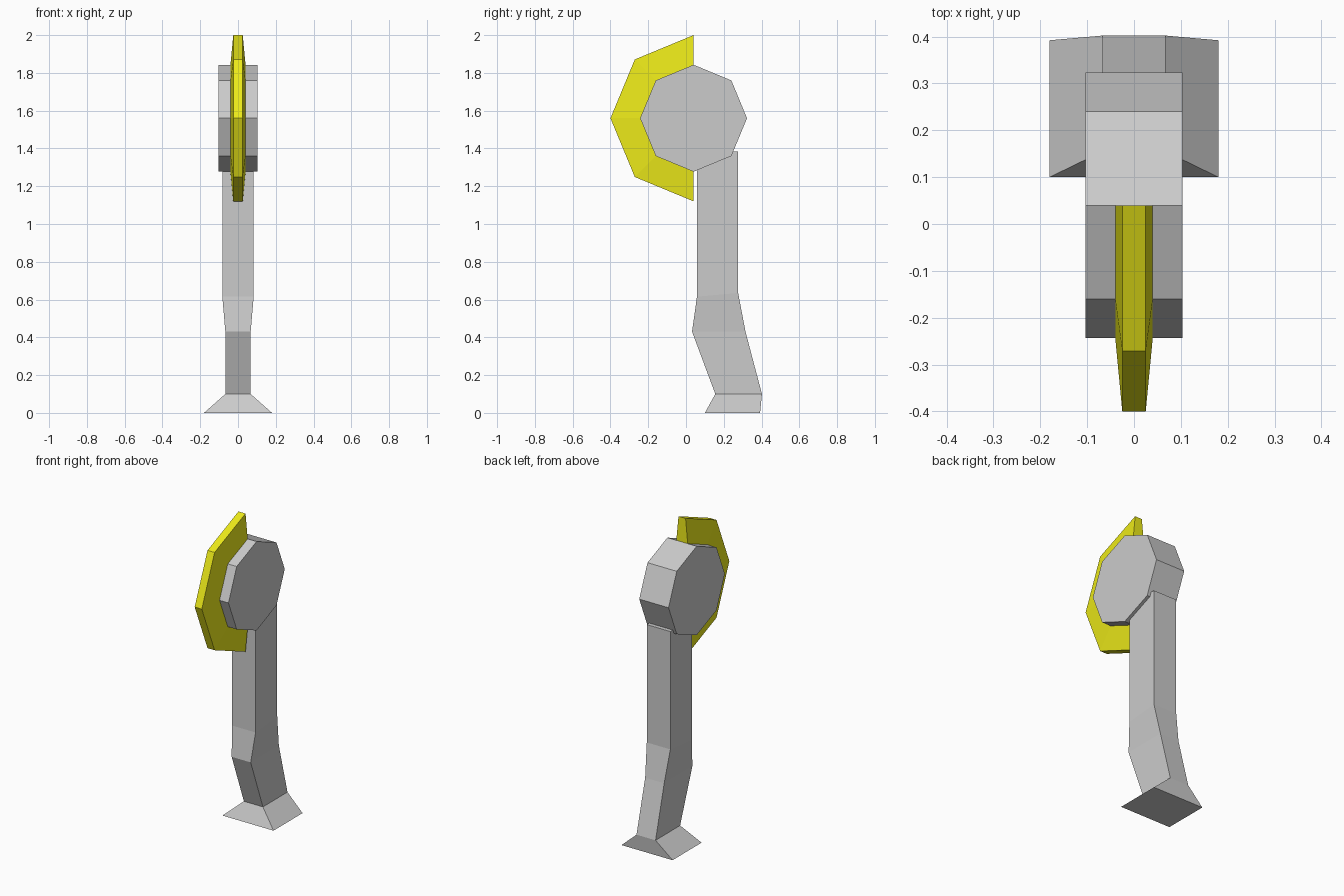
import bpy, bmesh, math

if "Cube" in bpy.data.objects:
    bpy.data.objects.remove(bpy.data.objects["Cube"])

CY, CZ = 0.04, 1.56   # centre of the shoulder joint


def make_object(name, rings, closed=False, color=None):
    """Skin a list of equal-length point rings; cap the ends unless closed."""
    bm = bmesh.new()
    loops = [[bm.verts.new(p) for p in ring] for ring in rings]
    pairs = list(zip(loops, loops[1:]))
    if closed:
        pairs.append((loops[-1], loops[0]))
    for a, b in pairs:
        n = len(a)
        for i in range(n):
            j = (i + 1) % n
            bm.faces.new((a[i], a[j], b[j], b[i]))
    if not closed:
        bm.faces.new(loops[0])
        bm.faces.new(loops[-1])
    bmesh.ops.recalc_face_normals(bm, faces=bm.faces)
    mesh = bpy.data.meshes.new(name)
    bm.to_mesh(mesh)
    bm.free()
    obj = bpy.data.objects.new(name, mesh)
    bpy.context.collection.objects.link(obj)
    if color:
        mat = bpy.data.materials.new(name + "_paint")
        mat.diffuse_color = color
        mat.use_nodes = True
        mat.node_tree.nodes["Principled BSDF"].inputs["Base Color"].default_value = mat.diffuse_color
        mesh.materials.append(mat)
    return obj


def polar(x, radius, step):
    """Point on the octagon around the joint axis; step counts 45 degrees from +y."""
    a = math.radians(45 * step)
    return (x, CY + radius * math.cos(a), CZ + radius * math.sin(a))


# Octagonal shoulder joint
make_object("shoulder_joint",
            [[polar(x, 0.283, k) for k in range(8)] for x in (-0.103, 0.103)])

# Half-octagon guard, tapering in thickness towards its rim
make_object("shoulder_guard",
            [[polar(-0.04, 0.283, k), polar(-0.025, 0.44, k),
              polar(0.025, 0.44, k), polar(0.04, 0.283, k)] for k in range(2, 7)],
            color=(0.85, 0.83, 0.01, 1))

# Bent leg flaring into the foot: half width, front y, front z, back y, back z
sections = [
    (0.18, 0.10, 0.0, 0.392, 0.0),
    (0.067, 0.155, 0.10, 0.402, 0.10),
    (0.067, 0.032, 0.43, 0.315, 0.43),
    (0.083, 0.058, 0.615, 0.276, 0.635),
    (0.083, 0.058, 1.385, 0.276, 1.385),
]
make_object("leg",
            [[(-w, fy, fz), (w, fy, fz), (w, by, bz), (-w, by, bz)]
             for w, fy, fz, by, bz in sections])
